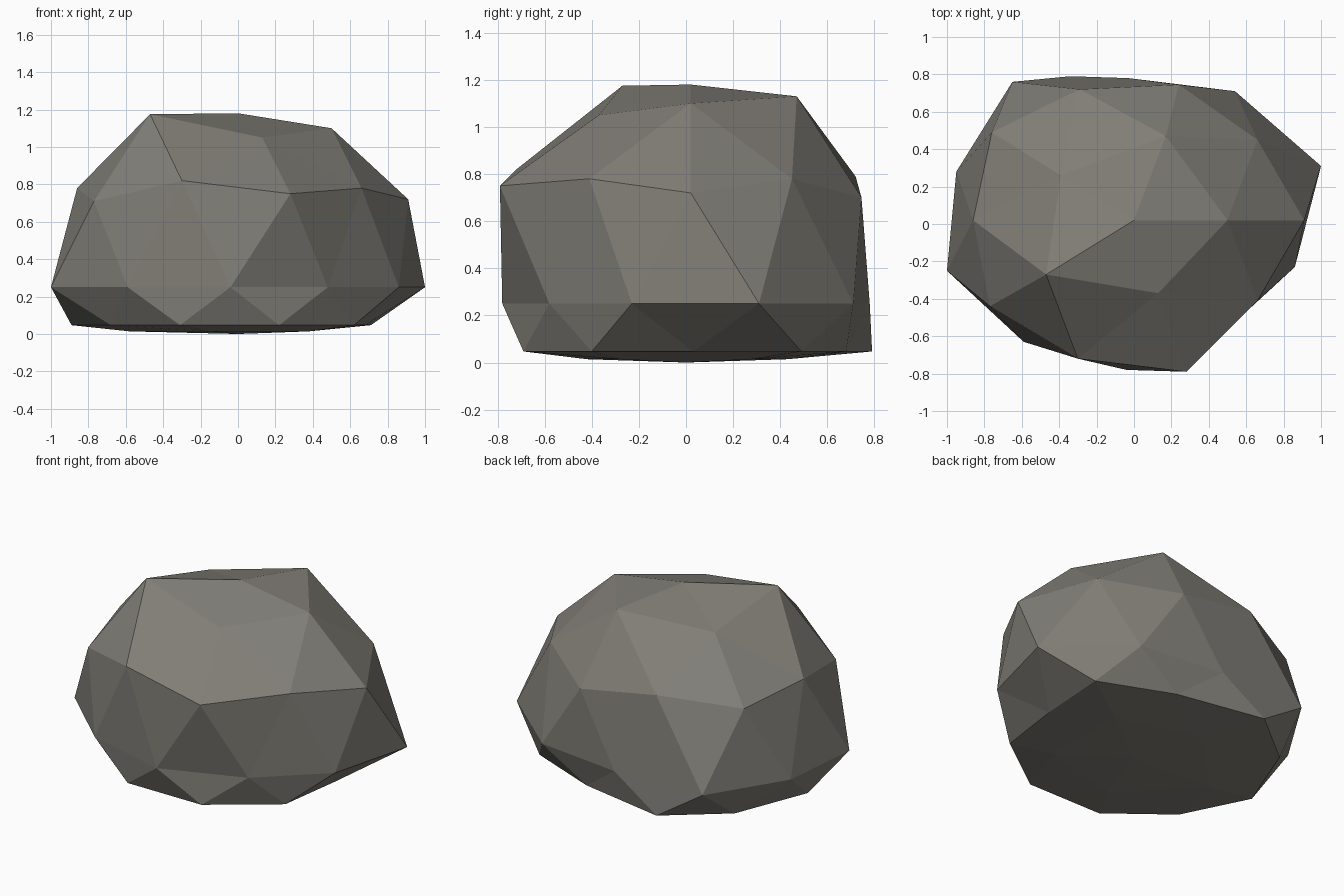
import bpy, bmesh

if "Cube" in bpy.data.objects:
    bpy.data.objects.remove(bpy.data.objects["Cube"])

# Rings of the faceted boulder, counter-clockwise from +x
TOP = (0, 0.02, 1.18)
CROWN = [(0.50, 0.02, 1.10), (0.17, 0.47, 1.13), (-0.39, 0.26, 1.05),
         (-0.47, -0.27, 1.175), (0.13, -0.37, 1.05)]
SHOULDER = [(0.91, 0.02, 0.72), (0.66, 0.45, 0.78), (0.24, 0.745, 0.70),
            (-0.29, 0.72, 0.79), (-0.76, 0.49, 0.74), (-0.86, 0.02, 0.78),
            (-0.77, -0.44, 0.71), (-0.30, -0.72, 0.82), (0.28, -0.79, 0.75),
            (0.66, -0.41, 0.78)]
# The waist ring lies level
WAIST_Z = 0.25
WAIST = [(1.00, 0.31), (0.54, 0.71), (-0.03, 0.78), (-0.65, 0.76), (-0.95, 0.28),
         (-1.00, -0.25), (-0.59, -0.63), (-0.04, -0.78), (0.48, -0.58), (0.86, -0.23)]
# The foot is nearly flat
FOOT_Z = 0.047
FOOT = [(0.68, 0.03), (0.71, 0.49), (0.24, 0.68), (-0.34, 0.79), (-0.70, 0.50),
        (-0.89, 0.02), (-0.68, -0.40), (-0.31, -0.69), (0.22, -0.69), (0.62, -0.40)]
BASE_Z = 0.014
BASE = [(0.38, 0.28), (-0.15, 0.43), (-0.58, 0.01), (-0.15, -0.42), (0.38, -0.28)]

bm = bmesh.new()


def ring(points, z=None):
    return [bm.verts.new(p if z is None else (*p, z)) for p in points]


def cap(pole, inner, outer, shift):
    """Fan of five around the pole, then a band joining five points to ten."""
    for k in range(5):
        a, b = inner[k], inner[(k + 1) % 5]
        i = 2 * k + shift
        o = [outer[(i + j) % 10] for j in (-1, 0, 1)]
        for face in ((pole, a, b), (a, o[0], o[1]), (a, o[1], o[2]), (a, o[2], b)):
            bm.faces.new(face)


top = bm.verts.new(TOP)
bottom = bm.verts.new((0, 0, 0))
crown, shoulder = ring(CROWN), ring(SHOULDER)
waist, foot, base = ring(WAIST, WAIST_Z), ring(FOOT, FOOT_Z), ring(BASE, BASE_Z)

# Top and underside
cap(top, crown, shoulder, 0)
cap(bottom, base, foot, 1)

# Zigzag side bands above and below the waist
for band in (shoulder, foot):
    for k in range(10):
        n = (k + 1) % 10
        bm.faces.new((band[k], band[n], waist[k]))
        bm.faces.new((waist[k], waist[n], band[n]))

bmesh.ops.recalc_face_normals(bm, faces=bm.faces)
mesh = bpy.data.meshes.new("boulder")
bm.to_mesh(mesh)
bm.free()

# Warm grey stone
stone = bpy.data.materials.new("warm_grey_stone")
stone.diffuse_color = (0.22, 0.21, 0.185, 1)
stone.use_nodes = True
stone.node_tree.nodes["Principled BSDF"].inputs["Base Color"].default_value = stone.diffuse_color
mesh.materials.append(stone)
boulder = bpy.data.objects.new("boulder", mesh)
bpy.context.collection.objects.link(boulder)
